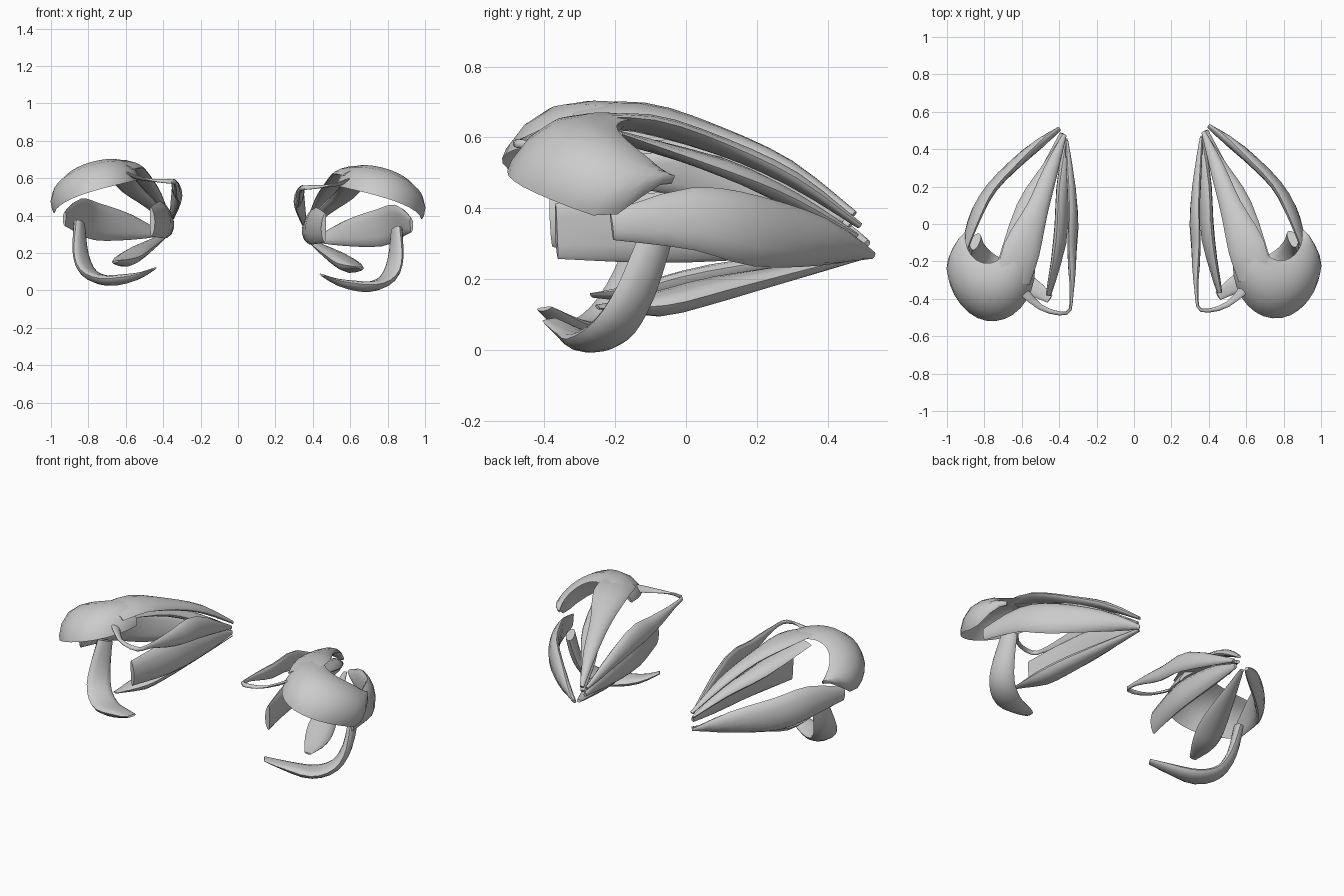
import bpy, bmesh, math
from mathutils import Vector

if "Cube" in bpy.data.objects:
    bpy.data.objects.remove(bpy.data.objects["Cube"])

grey = bpy.data.materials.new("light grey")
grey.diffuse_color = (0.6, 0.6, 0.6, 1)
grey.use_nodes = True
grey.node_tree.nodes["Principled BSDF"].inputs["Base Color"].default_value = grey.diffuse_color

APEX = Vector((.38, .49, .30))
AXIS = (Vector((.68, -.20, .33)) - APEX).normalized()  # towards the eyeball centre


def resample(points, steps=3):
    """Smooth curve through the points."""
    out, n = [], len(points)
    for i in range(n - 1):
        p = [points[min(max(i + k, 0), n - 1)] for k in (-1, 0, 1, 2)]
        for s in range(steps):
            t = s / steps
            out.append([0.5 * (2 * b + (c - a) * t + (2 * a - 5 * b + 4 * c - d) * t * t
                               + (3 * b - a - 3 * c + d) * t ** 3) for a, b, c, d in zip(*p)])
    return out + [list(points[-1])]


def loft(name, rows, side, cols=6):
    """Skin lens sections; each row is edge A, edge B, normal, half thickness, bow."""
    bm = bmesh.new()
    rings, n = [], 2 * cols
    for a, b, normal, thick, bow in rows:
        ring = []
        for k in range(n):
            ang = math.pi * k / cols
            u = 0.5 - 0.5 * math.cos(ang)
            p = a.lerp(b, u) + normal * (bow * 4 * u * (1 - u) + thick * math.sin(ang))
            if side < 0:  # the left set is mirrored and sits slightly higher
                p = Vector((-p.x, p.y - .015, p.z + .033))
            ring.append(bm.verts.new(p))
        rings.append(ring)
    for r0, r1 in zip(rings, rings[1:]):
        for k in range(n):
            bm.faces.new((r0[k], r0[(k + 1) % n], r1[(k + 1) % n], r1[k]))
    bm.faces.new(rings[0])
    bm.faces.new(rings[-1])
    bmesh.ops.recalc_face_normals(bm, faces=bm.faces)
    mesh = bpy.data.meshes.new(name)
    bm.to_mesh(mesh)
    bm.free()
    mesh.materials.append(grey)
    ob = bpy.data.objects.new(name, mesh)
    bpy.context.collection.objects.link(ob)
    bpy.ops.object.select_all(action='DESELECT')
    ob.select_set(True)
    bpy.context.view_layer.objects.active = ob
    bpy.ops.object.shade_smooth_by_angle(angle=math.radians(40))


def muscle(name, thick, *points, tilt=1):
    """Flat strap facing away from the cone axis; points are x, y, z, half width."""
    path = resample(points)
    mids = [Vector(p[:3]) for p in path]
    rows = []
    for i, p in enumerate(path):
        m, w = mids[i], p[3]
        tangent = (mids[min(i + 1, len(mids) - 1)] - mids[max(i - 1, 0)]).normalized()
        out = m - APEX - AXIS * (m - APEX).dot(AXIS)
        out.z *= tilt
        normal = (out - tangent * out.dot(tangent)).normalized()
        across = tangent.cross(normal) * w
        th = min(thick, .45 * w + .003) * min(1, .4 + 2 * i / len(path))
        rows.append((m - across, m + across, normal, th, w * .1))
    for side, label in ((1, "right"), (-1, "left")):
        loft(f"{label}_{name}", rows, side)


# broad lid sheet: outer rim arc to notch arc, tapering to the outer tip
def lid_edges(t):
    ang = math.radians(180 + 220 * t)
    z = .56 - .2 * min(t / .82, 1) ** 1.8 + .11 * max(0, (t - .82) / .18)
    rim = Vector((.758 + .23 * math.cos(ang), -.22 + .285 * math.sin(ang), z))
    ang = math.radians(215 + 155 * t)
    notch = Vector((.785 + .115 * math.cos(ang), -.06 + .135 * math.sin(ang),
                    .65 - .17 * t ** 2.1))
    return rim.lerp(notch, .8 * max(0, (t - .75) / .25) ** 2), notch


sheet = []
for i in range(19):
    t = i / 18
    a, b = lid_edges(t)
    a0, b0 = lid_edges(max(0, t - .03))
    a1, b1 = lid_edges(min(1, t + .03))
    normal = (a1 + b1 - a0 - b0).cross(b - a).normalized()
    sheet.append((a, b, normal, .014, .19 * (b - a).length))
for side, label in ((1, "right"), (-1, "left")):
    loft(f"{label}_lid_sheet", sheet, side)

# strap from the lid sheet back to the apex
muscle("lid_strap", .022, (.645, -.29, .635, .09), (.60, -.12, .635, .1),
       (.515, .1, .57, .06), (.445, .3, .48, .04), (.372, .49, .35, .012))
# four straight muscles around the eyeball
muscle("upper_straight_muscle", .026, (.65, -.2, .60, .08), (.57, .1, .51, .06),
       (.46, .3, .42, .042), (.375, .48, .32, .012))
muscle("inner_straight_muscle", .034, (.465, -.365, .335, .078), (.405, -.08, .345, .1),
       (.385, .2, .335, .08), (.365, .47, .297, .014))
muscle("outer_straight_muscle", .03, (.925, -.21, .35, .04), (.855, .02, .37, .09),
       (.755, .2, .335, .1), (.57, .385, .305, .068), (.398, .525, .267, .013))
muscle("lower_straight_muscle", .036, (.655, -.25, .122, .02), (.60, -.08, .135, .07),
       (.53, .1, .18, .07), (.385, .5, .265, .012))
# inner muscle whose thin tendon turns sharply outward at the front
muscle("upper_slanted_muscle", .022, (.63, -.3, .60, .04), (.5, -.43, .56, .016),
       (.36, -.46, .55, .013), (.335, -.36, .54, .016), (.335, -.14, .505, .05),
       (.33, .08, .485, .065), (.36, .46, .335, .01), tilt=.4)
# hook passing under the eyeball and up its outer side
muscle("lower_slanted_muscle", .028, (.45, -.385, .085, .025), (.55, -.32, .045, .05),
       (.70, -.265, .028, .078), (.80, -.2, .07, .075), (.84, -.14, .17, .065),
       (.845, -.08, .33, .05))
